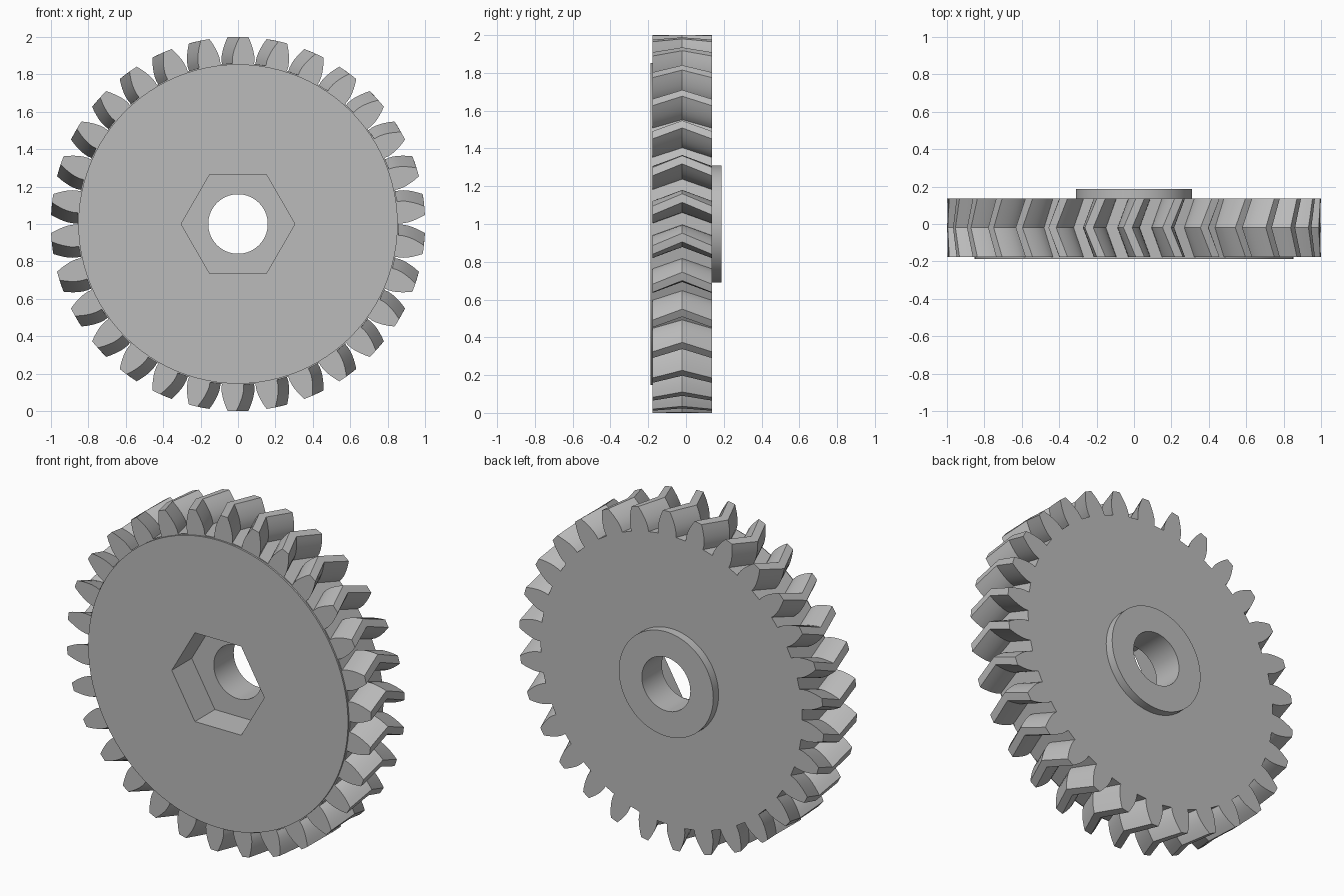
import bpy, bmesh
from math import sin, cos, tan, acos, pi, radians

cube = bpy.data.objects.get("Cube")
if cube:
    bpy.data.objects.remove(cube, do_unlink=True)

TEETH = 30
TIP, PITCH, ROOT = 1.0, 0.9375, 0.859
BASE = PITCH * cos(radians(20))
TWIST = 0.033                      # half of the chevron sweep, in radians
FRONT, MID, BACK = -0.177, -0.02, 0.137
END = 0.187                        # outer faces of front plate and rear hub
SOCKET_FLOOR = 0.0


def involute(r):
    a = acos(min(1.0, BASE / r))
    return tan(a) - a


def half_angle(r):
    """Half the angular thickness of a tooth at radius r."""
    return pi / TEETH / 2 + involute(PITCH) - involute(max(r, BASE))


# Tooth flank from root to tip, as (radius, half angle)
steps = 5
radii = [ROOT] + [BASE + (TIP - BASE) * i / steps for i in range(steps + 1)]
flank = [(r, half_angle(r)) for r in radii]
tooth = [(r, -h) for r, h in flank] + [(TIP, 0)] + [(r, h) for r, h in flank[::-1]]

bm = bmesh.new()


def ring(points, y):
    """Closed loop of vertices from polar points, with its edges."""
    verts = [bm.verts.new((r * cos(a), y, 1 + r * sin(a))) for r, a in points]
    edges = [bm.edges.new((v, verts[i - 1])) for i, v in enumerate(verts)]
    return verts, edges


def circle(radius, y, sides=96):
    return ring([(radius, 2 * pi * i / sides) for i in range(sides)], y)


def outline(y, twist):
    return ring([(r, a + 2 * pi * k / TEETH + pi / 2 + twist)
                 for k in range(TEETH) for r, a in tooth], y)


def wall(a, b):
    """Quads between two loops with equal counts."""
    a, b = a[0], b[0]
    for i in range(len(a)):
        bm.faces.new((a[i - 1], a[i], b[i], b[i - 1]))


def cap(a, b):
    """Flat face between an outer and an inner loop."""
    bmesh.ops.triangle_fill(bm, edges=a[1] + b[1], use_beauty=True,
                            normal=(0, -1, 0))


# Herringbone teeth
teeth_front = outline(FRONT, -TWIST)
teeth_mid = outline(MID, TWIST)
teeth_back = outline(BACK, -TWIST)
wall(teeth_front, teeth_mid)
wall(teeth_mid, teeth_back)

# Thin raised plate on the front
plate_base, plate_rim = circle(0.853, FRONT), circle(0.853, -END)
cap(teeth_front, plate_base)
wall(plate_base, plate_rim)

# Hexagonal socket
hex_rim, hex_floor = circle(0.304, -END, 6), circle(0.304, SOCKET_FLOOR, 6)
cap(plate_rim, hex_rim)
wall(hex_rim, hex_floor)

# Through bore
bore_in, bore_out = circle(0.159, SOCKET_FLOOR), circle(0.159, END)
cap(hex_floor, bore_in)
wall(bore_in, bore_out)

# Round hub on the back
hub_rim, hub_base = circle(0.31, END), circle(0.31, BACK)
wall(bore_out, hub_rim)
wall(hub_rim, hub_base)
cap(hub_base, teeth_back)

bmesh.ops.recalc_face_normals(bm, faces=bm.faces)
mesh = bpy.data.meshes.new("herringbone_gear")
bm.to_mesh(mesh)
bm.free()
gear = bpy.data.objects.new("herringbone_gear", mesh)
bpy.context.collection.objects.link(gear)

# Plain grey material
grey = bpy.data.materials.new("grey_plastic")
grey.use_nodes = True
colour = (0.5, 0.5, 0.5, 1)
grey.diffuse_color = colour
grey.node_tree.nodes["Principled BSDF"].inputs["Base Color"].default_value = colour
mesh.materials.append(grey)

# Smooth curved walls, crisp edges
bpy.ops.object.select_all(action="DESELECT")
gear.select_set(True)
bpy.context.view_layer.objects.active = gear
bpy.ops.object.shade_smooth_by_angle(angle=radians(25))
